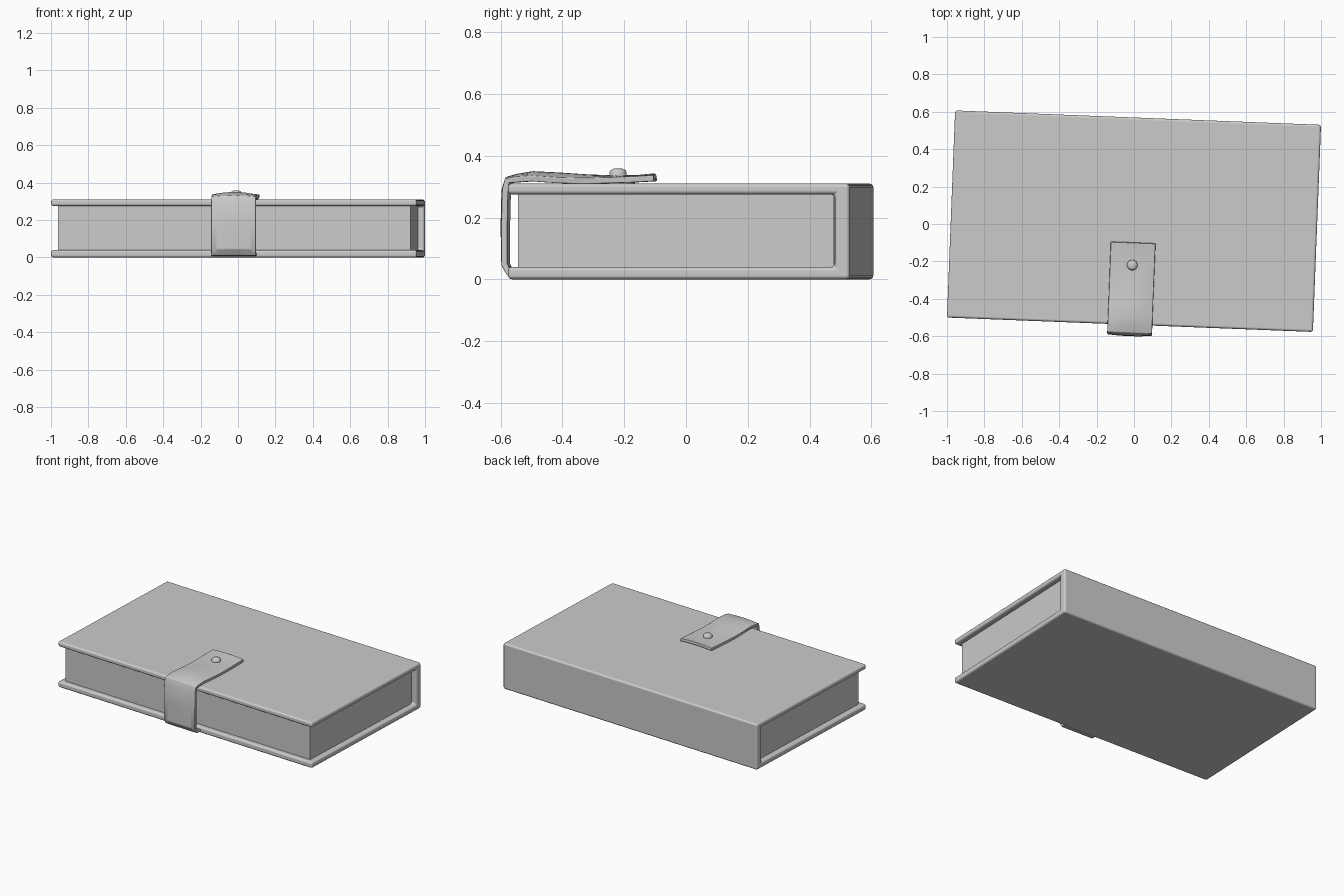
import bpy, bmesh, math
from mathutils import Matrix

cube = bpy.data.objects.get("Cube")
if cube:
    bpy.data.objects.remove(cube, do_unlink=True)

# One flat colour for everything
grey = bpy.data.materials.new("plain grey")
grey.use_nodes = True
colour = (0.6, 0.6, 0.6, 1)
grey.diffuse_color = colour
grey.node_tree.nodes["Principled BSDF"].inputs["Base Color"].default_value = colour

# The book lies slightly turned
PLACE = Matrix.Translation((0, 0.015, 0)) @ Matrix.Rotation(math.radians(-2.25), 4, "Z")


def finish(name, bm, smooth=True):
    bmesh.ops.recalc_face_normals(bm, faces=bm.faces)
    mesh = bpy.data.meshes.new(name)
    bm.to_mesh(mesh)
    bm.free()
    mesh.materials.append(grey)
    obj = bpy.data.objects.new(name, mesh)
    bpy.context.collection.objects.link(obj)
    obj.matrix_world = PLACE
    if smooth:
        bpy.ops.object.select_all(action="DESELECT")
        obj.select_set(True)
        bpy.context.view_layer.objects.active = obj
        bpy.ops.object.shade_smooth_by_angle(angle=math.radians(50))
    return obj


def add_bevel(obj, width, segments):
    mod = obj.modifiers.new("Bevel", "BEVEL")
    mod.width = width
    mod.segments = segments
    mod.limit_method = "ANGLE"
    mod.harden_normals = True


# Cover: a C-shaped profile of bottom board, spine and top board
FRONT, BACK, HALF = -0.554, 0.554, 0.979
profile = [(FRONT, 0), (BACK, 0), (BACK, 0.31), (FRONT, 0.31),
           (FRONT, 0.275), (0.505, 0.275), (0.505, 0.04), (FRONT, 0.04)]
bm = bmesh.new()
face = bm.faces.new([bm.verts.new((-HALF, y, z)) for y, z in profile])
out = bmesh.ops.extrude_face_region(bm, geom=[face])
bmesh.ops.translate(bm, vec=(2 * HALF, 0, 0),
                    verts=[g for g in out["geom"] if isinstance(g, bmesh.types.BMVert)])
add_bevel(finish("cover", bm), 0.013, 3)

# Page block
bm = bmesh.new()
bmesh.ops.create_cube(bm, size=1)
bmesh.ops.scale(bm, vec=(1.886, 1.024, 0.239), verts=bm.verts)
bmesh.ops.translate(bm, vec=(0, -0.011, 0.1575), verts=bm.verts)
finish("pages", bm, smooth=False)

# Strap: a path (y, z, edge droop) swept across its width
path = [(-0.55, 0.006, 0), (-0.59, 0.012, 0), (-0.612, 0.045, 0.004),
        (-0.615, 0.17, 0.006), (-0.612, 0.29, 0.006), (-0.597, 0.332, 0.006),
        (-0.56, 0.342, 0.009), (-0.51, 0.35, 0.014), (-0.43, 0.346, 0.016),
        (-0.34, 0.34, 0.012), (-0.24, 0.336, 0.005), (-0.17, 0.338, 0.004),
        (-0.115, 0.343, 0.006)]
COLS = 8
bm = bmesh.new()
rows = []
for y, z, droop in path:
    row = []
    for i in range(COLS + 1):
        t = 2 * i / COLS - 1
        wall = z < 0.3
        row.append(bm.verts.new((0.12 * t, y + (droop * t * t if wall else 0),
                                 z - (0 if wall else droop * t * t))))
    rows.append(row)
for a, b in zip(rows, rows[1:]):
    for i in range(COLS):
        bm.faces.new((a[i], a[i + 1], b[i + 1], b[i]))
strap = finish("strap", bm)
# Keep the sheet's outer side facing away from the book
wall_face = min(strap.data.polygons, key=lambda p: p.center.y)
outward = wall_face.normal.y < 0
solid = strap.modifiers.new("Thickness", "SOLIDIFY")
solid.thickness = 0.02
solid.offset = -1 if outward else 1
add_bevel(strap, 0.004, 2)


# Snap fastener: domed stud through the strap and its flat base on the cover
def snap(name, radius, low, high, dome):
    bm = bmesh.new()
    points = [(0, low), (radius, low), (radius, high - dome),
              (radius * 0.85, high - dome * 0.35), (radius * 0.5, high), (0, high)]
    verts = [bm.verts.new((r, 0, z)) for r, z in points]
    edges = [bm.edges.new(pair) for pair in zip(verts, verts[1:])]
    bmesh.ops.spin(bm, geom=verts + edges, cent=(0, 0, 0), axis=(0, 0, 1),
                   angle=math.tau, steps=24)
    bmesh.ops.remove_doubles(bm, verts=bm.verts, dist=0.0001)
    bmesh.ops.translate(bm, vec=(0, -0.235, 0), verts=bm.verts)
    finish(name, bm)


snap("snap_stud", 0.028, 0.32, 0.358, 0.012)
snap("snap_base", 0.055, 0.305, 0.317, 0.004)
